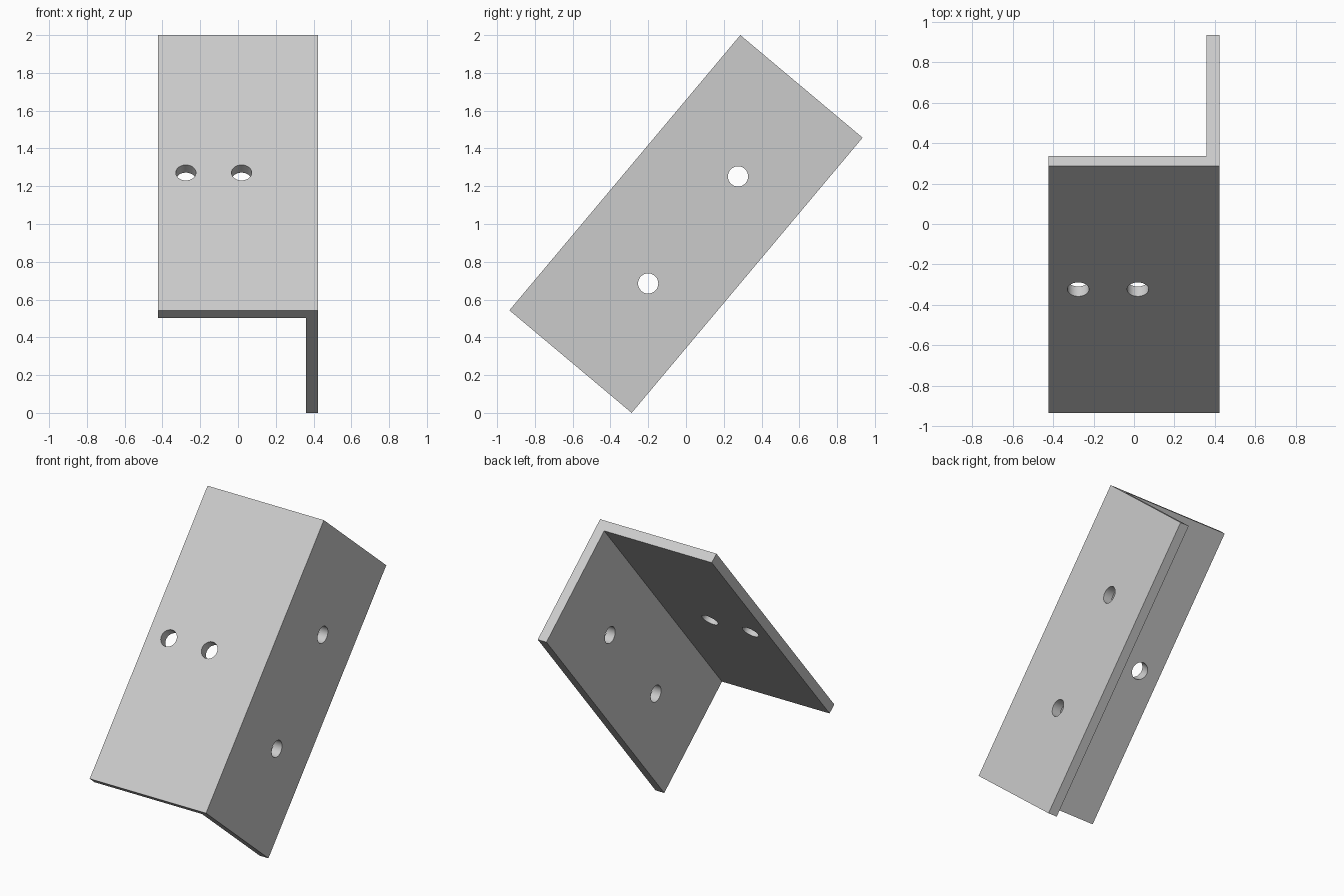
import bpy
import bmesh
from math import radians
from mathutils import Matrix, Vector

cube = bpy.data.objects.get("Cube")
if cube:
    bpy.data.objects.remove(cube, do_unlink=True)

LENGTH, WIDTH, THICK = 1.902, 0.845, 0.0634
HOLE_RADIUS = 0.0535
HALF = WIDTH / 2

metal = bpy.data.materials.new("grey metal")
metal.use_nodes = True
grey = (0.6, 0.6, 0.6, 1)
metal.diffuse_color = grey
metal.node_tree.nodes["Principled BSDF"].inputs["Base Color"].default_value = grey


def add_object(name, bm):
    mesh = bpy.data.meshes.new(name)
    bmesh.ops.recalc_face_normals(bm, faces=bm.faces)
    bm.to_mesh(mesh)
    bm.free()
    mesh.materials.append(metal)
    obj = bpy.data.objects.new(name, mesh)
    bpy.context.collection.objects.link(obj)
    return obj


# L profile extruded along y: flat plate on top, leg down the left side
inner = HALF - THICK
profile = [(-HALF, HALF), (HALF, HALF), (HALF, -HALF),
           (inner, -HALF), (inner, inner), (-HALF, inner)]
bm = bmesh.new()
face = bm.faces.new([bm.verts.new((x, -LENGTH / 2, z)) for x, z in profile])
extruded = bmesh.ops.extrude_face_region(bm, geom=[face])["geom"]
bmesh.ops.translate(bm, vec=(0, LENGTH, 0),
                    verts=[v for v in extruded if isinstance(v, bmesh.types.BMVert)])
bracket = add_object("angle_bracket", bm)

# Bolt holes: two across the plate, two along the leg
bm = bmesh.new()


def add_hole(centre, rotation):
    bmesh.ops.create_cone(bm, cap_ends=True, segments=48, radius1=HOLE_RADIUS,
                          radius2=HOLE_RADIUS, depth=THICK * 3,
                          matrix=Matrix.Translation(Vector(centre)) @ rotation)


for x in (-0.276, 0.019):
    add_hole((x, 0, HALF - THICK / 2), Matrix.Identity(4))
for y in (-0.37, 0.37):
    add_hole((HALF - THICK / 2, y, -0.049), Matrix.Rotation(radians(90), 4, "Y"))
cutter = add_object("hole_cutter", bm)
cutter.hide_render = True

cut = bracket.modifiers.new("holes", "BOOLEAN")
cut.operation = "DIFFERENCE"
cut.solver = "EXACT"
cut.object = cutter
bpy.ops.object.select_all(action="DESELECT")
bracket.select_set(True)
bpy.context.view_layer.objects.active = bracket
bpy.ops.object.modifier_apply(modifier=cut.name)
bpy.data.objects.remove(cutter, do_unlink=True)
bpy.ops.object.shade_smooth_by_angle(angle=radians(30))

# Tilt the bracket and stand it on its lowest edge
bracket.rotation_euler = (radians(50), 0, 0)
bracket.location = (0, 0, 1)
